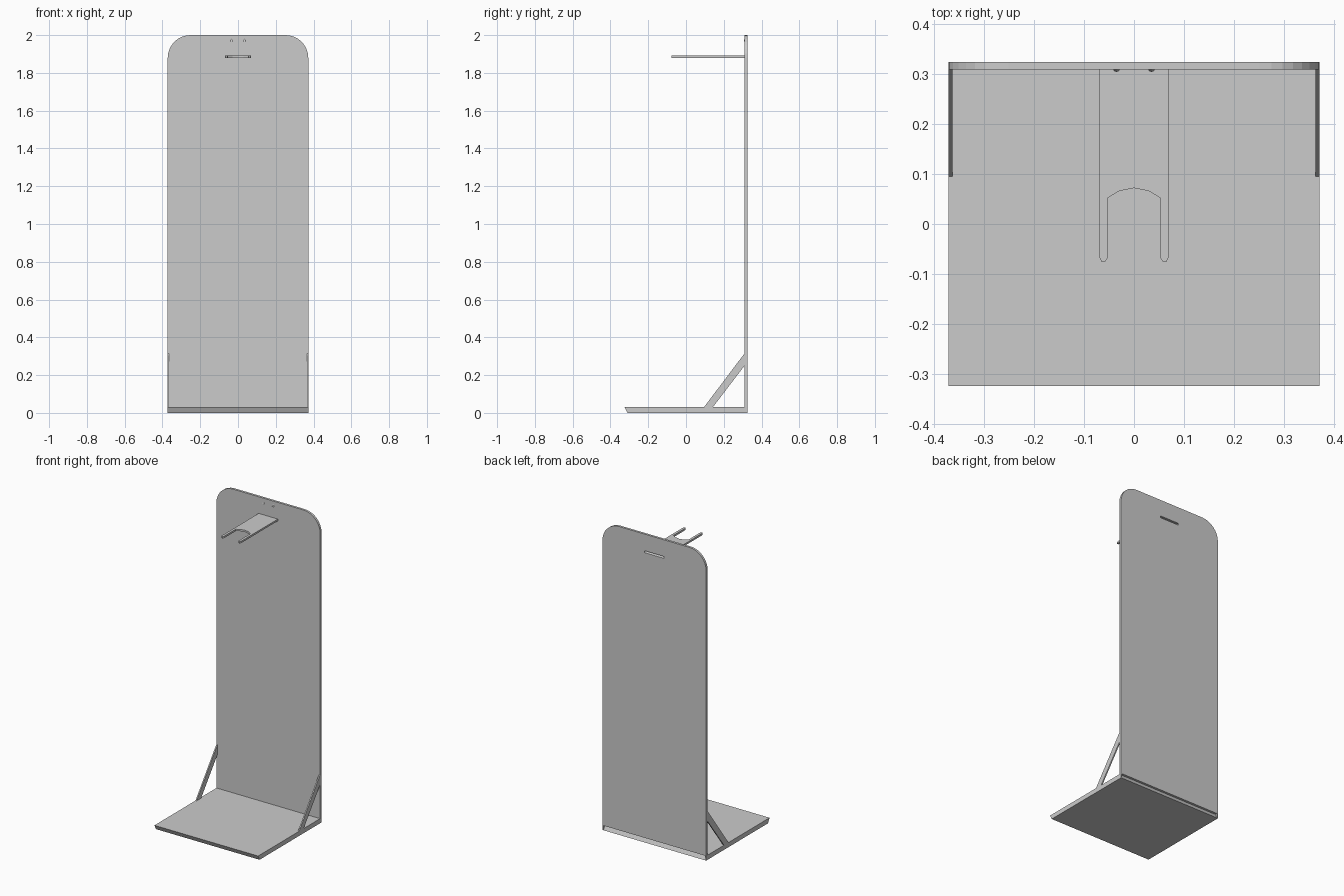
import bpy, bmesh, math
from mathutils import Vector

if "Cube" in bpy.data.objects:
    bpy.data.objects.remove(bpy.data.objects["Cube"])

grey = bpy.data.materials.new("plain_grey")
grey.use_nodes = True
grey.diffuse_color = (0.6, 0.6, 0.6, 1)
grey.node_tree.nodes["Principled BSDF"].inputs["Base Color"].default_value = grey.diffuse_color

W = 0.372            # half width
FRONT, BACK = 0.31, 0.325   # faces of the back panel
BASE = 0.03          # base thickness
RIM = 0.008          # brace thickness


def prism(name, points, axis, low, high):
    """Extrude a flat outline along one axis."""
    place = {"x": lambda a, b: (low, a, b),
             "y": lambda a, b: (a, low, b),
             "z": lambda a, b: (a, b, low)}[axis]
    bm = bmesh.new()
    face = bm.faces.new([bm.verts.new(place(a, b)) for a, b in points])
    grown = bmesh.ops.extrude_face_region(bm, geom=[face])["geom"]
    step = Vector([high - low if axis == k else 0 for k in "xyz"])
    bmesh.ops.translate(bm, vec=step, verts=[g for g in grown if isinstance(g, bmesh.types.BMVert)])
    bmesh.ops.recalc_face_normals(bm, faces=bm.faces)
    mesh = bpy.data.meshes.new(name)
    bm.to_mesh(mesh)
    bm.free()
    mesh.materials.append(grey)
    obj = bpy.data.objects.new(name, mesh)
    bpy.context.collection.objects.link(obj)
    return obj


def mirrored(half):
    """Complete an outline from its +x half."""
    return half + [(-x, y) for x, y in reversed(half) if x > 0]


# Back panel with rounded top corners
R = 0.12
corner = [(W - R + R * math.cos(t), 2 - R + R * math.sin(t))
          for t in [math.pi / 2 * i / 8 for i in range(9)]]
panel = prism("back_panel", mirrored([(W, BASE)] + corner), "y", FRONT, BACK)

# Slot through the panel for the holder
Z0, Z1, HW = 1.88, 1.892, 0.069
cutter = prism("slot_cutter", [(-HW, Z0), (HW, Z0), (HW, Z1), (-HW, Z1)], "y", FRONT - 0.05, BACK + 0.05)
cutter.hide_render = True
cut = panel.modifiers.new("slot", "BOOLEAN")
cut.operation = "DIFFERENCE"
cut.solver = "EXACT"
cut.object = cutter
bpy.context.view_layer.objects.active = panel
bpy.ops.object.modifier_apply(modifier=cut.name)
bpy.data.objects.remove(cutter)

# Base plate with slanted front and rear edges
prism("base_plate", [(-BACK, BASE), (-FRONT, 0), (BACK, 0), (FRONT, BASE)], "x", -W, W)

# Forked holder
fork = [(HW, FRONT + 0.002), (HW, -0.068), (0.065, -0.076), (0.058, -0.076),
        (0.053, -0.068), (0.053, 0.052), (0.03, 0.066), (0, 0.072)]
prism("forked_holder", mirrored(fork), "z", Z0, Z1)
prism("holder_tail", [(FRONT, Z0), (BACK, Z0), (FRONT, Z1)], "x", -HW, HW)

for side, label in ((1, "left"), (-1, "right")):
    inner, outer = sorted((side * (W - RIM), side * W))
    # Diagonal braces and the end caps under the panel
    prism(label + "_brace", [(FRONT, 0.25), (FRONT, 0.315), (0.095, BASE), (0.142, BASE)],
          "x", inner, outer)
    prism(label + "_end_cap", [(FRONT, BASE), (BACK, 0), (BACK, BASE)], "x", inner, outer)

    # Small tapered pegs near the top
    bpy.ops.mesh.primitive_cone_add(vertices=12, radius1=0.007, radius2=0.001, depth=0.02,
                                    location=(side * 0.035, FRONT + 0.002, 1.975))
    peg = bpy.context.object
    peg.name = label + "_peg"
    peg.data.materials.append(grey)
